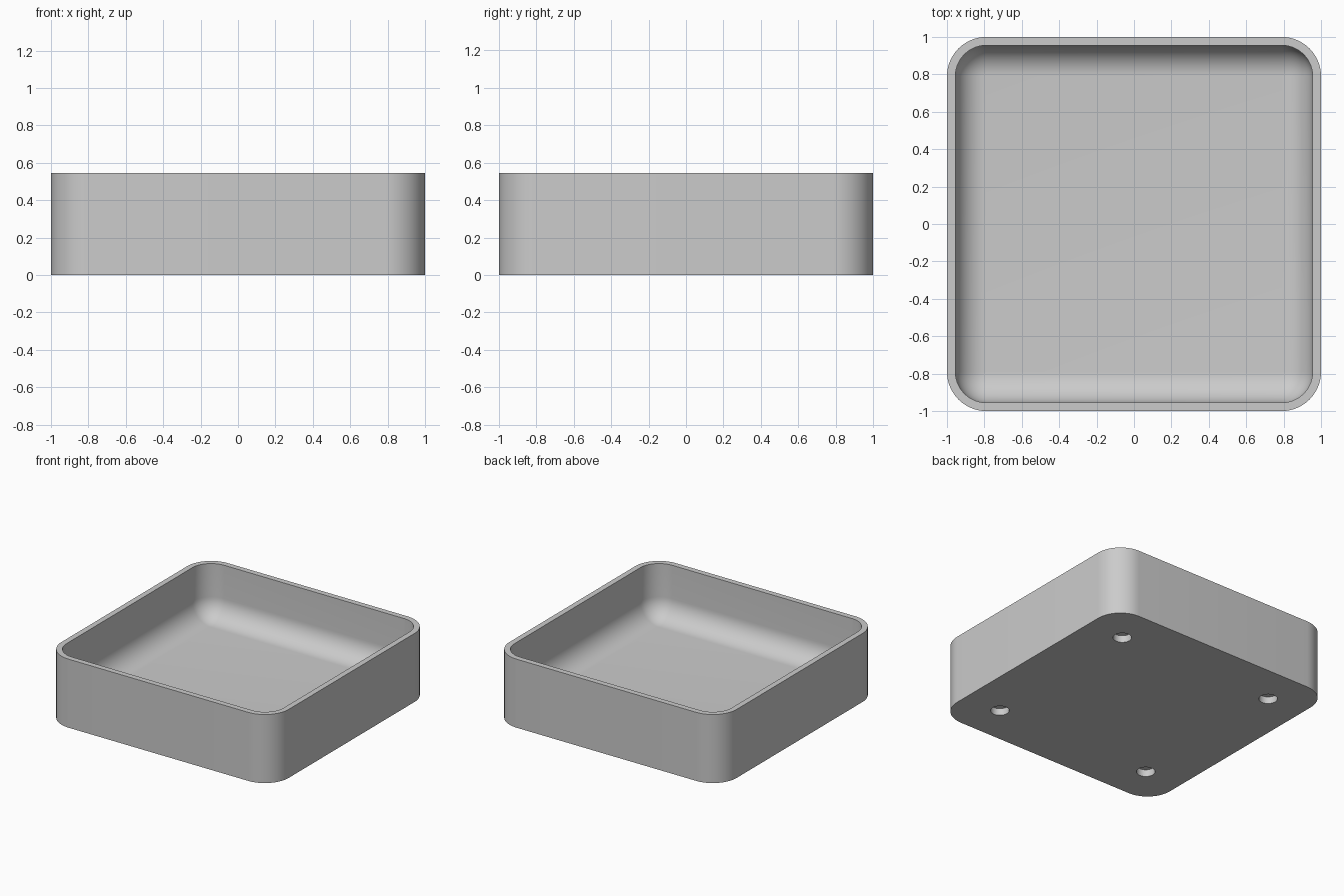
import bpy
import bmesh
from math import sin, cos, pi

cube = bpy.data.objects.get("Cube")
if cube:
    bpy.data.objects.remove(cube, do_unlink=True)

HEIGHT, WALL, FLOOR = 0.545, 0.045, 0.115
CORNER = 0.21             # outer corner radius
FILLET = CORNER - WALL    # inner corner and floor fillet radius
HOLE_POS, HOLE_RADIUS, HOLE_DEPTH = 0.686, 0.067, 0.055
STEPS = 14                # segments per quarter turn

grey = bpy.data.materials.new("plain_grey")
grey.use_nodes = True
colour = (0.6, 0.6, 0.6, 1)
grey.diffuse_color = colour
grey.node_tree.nodes["Principled BSDF"].inputs["Base Color"].default_value = colour


def rounded_loop(bm, inset, z):
    """Rounded square, inset from the outer wall, as a closed ring of vertices."""
    radius = CORNER - inset
    centre = 1 - CORNER
    ring = []
    for quarter, (sx, sy) in enumerate([(1, 1), (-1, 1), (-1, -1), (1, -1)]):
        for i in range(STEPS + 1):
            a = (quarter + i / STEPS) * pi / 2
            ring.append(bm.verts.new((sx * centre + radius * cos(a),
                                      sy * centre + radius * sin(a), z)))
    return ring


def make_object(name, bm):
    mesh = bpy.data.meshes.new(name)
    bm.to_mesh(mesh)
    bm.free()
    mesh.materials.append(grey)
    obj = bpy.data.objects.new(name, mesh)
    bpy.context.collection.objects.link(obj)
    return obj


# Tray: outer wall, flat rim, inner wall, then the fillet down to the floor
profile = [(0, 0), (0, HEIGHT), (WALL, HEIGHT)]
for i in range(STEPS + 1):
    a = i / STEPS * pi / 2
    profile.append((WALL + FILLET * (1 - cos(a)), FLOOR + FILLET * (1 - sin(a))))

bm = bmesh.new()
rings = [rounded_loop(bm, inset, z) for inset, z in profile]
for low, high in zip(rings, rings[1:]):
    for i in range(len(low)):
        j = (i + 1) % len(low)
        bm.faces.new((low[i], low[j], high[j], high[i]))
bm.faces.new(rings[0])
bm.faces.new(rings[-1])
bmesh.ops.remove_doubles(bm, verts=bm.verts, dist=0.0001)
bmesh.ops.recalc_face_normals(bm, faces=bm.faces)
tray = make_object("tray", bm)

# Round blind holes under the four corners
bm = bmesh.new()
for x in (-HOLE_POS, HOLE_POS):
    for y in (-HOLE_POS, HOLE_POS):
        made = bmesh.ops.create_cone(bm, cap_ends=True, segments=40, radius1=HOLE_RADIUS,
                                     radius2=HOLE_RADIUS, depth=2 * HOLE_DEPTH)
        bmesh.ops.translate(bm, verts=made["verts"], vec=(x, y, 0))
cutter = make_object("hole_cutter", bm)
cutter.hide_render = True

cut = tray.modifiers.new("holes", "BOOLEAN")
cut.operation = "DIFFERENCE"
cut.solver = "EXACT"
cut.object = cutter

bpy.ops.object.select_all(action="DESELECT")
tray.select_set(True)
bpy.context.view_layer.objects.active = tray
bpy.ops.object.modifier_apply(modifier=cut.name)
bpy.data.objects.remove(cutter, do_unlink=True)
bpy.ops.object.shade_smooth_by_angle(angle=pi / 6)
